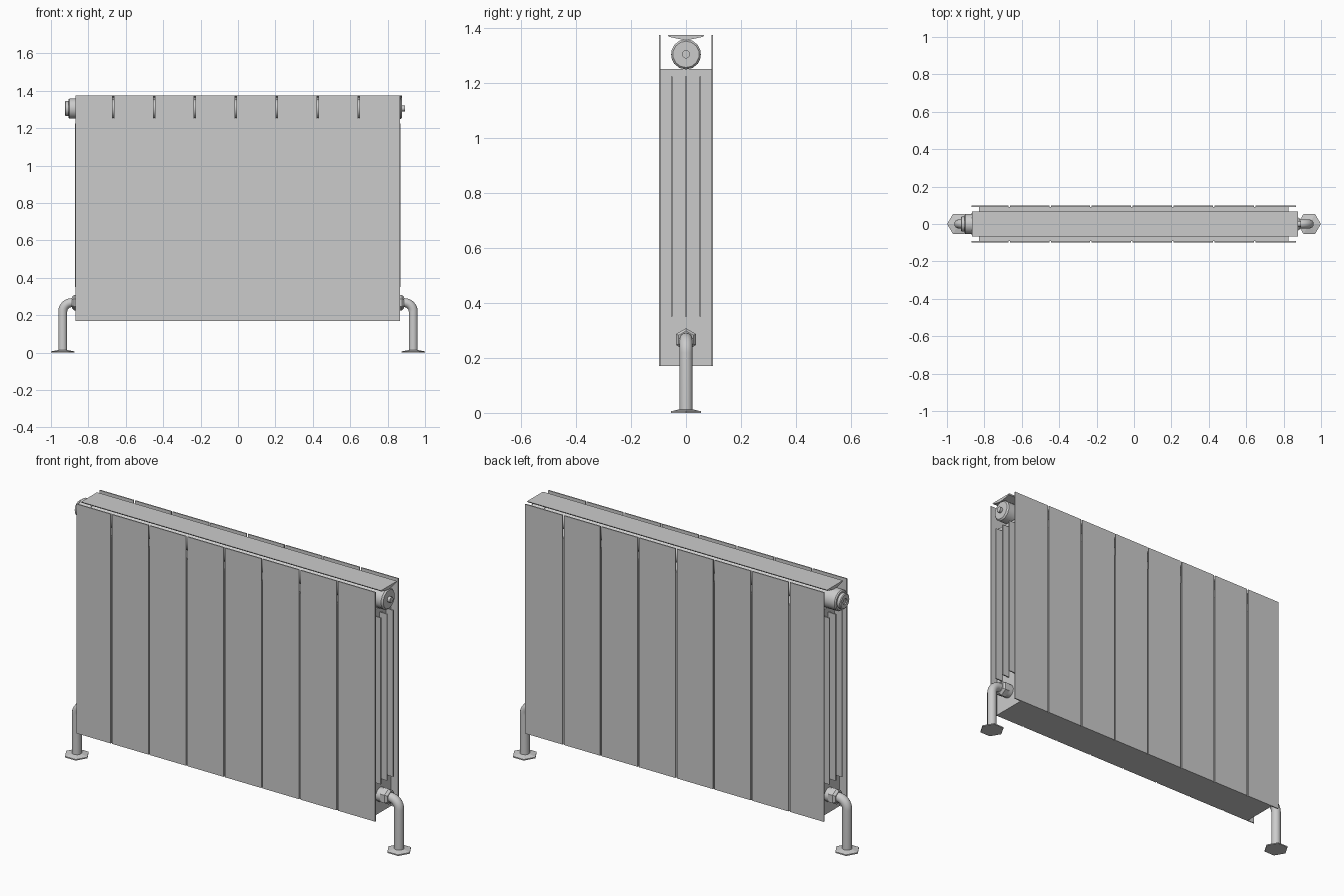
import bpy, bmesh
from math import pi, sin, cos, radians
from mathutils import Vector

if "Cube" in bpy.data.objects:
    bpy.data.objects.remove(bpy.data.objects["Cube"])


def finish(name, bm, smooth=False):
    bmesh.ops.recalc_face_normals(bm, faces=bm.faces)
    me = bpy.data.meshes.new(name)
    bm.to_mesh(me)
    bm.free()
    if smooth:
        me.shade_smooth()
        me.set_sharp_from_angle(angle=radians(35))
    ob = bpy.data.objects.new(name, me)
    bpy.context.collection.objects.link(ob)
    return ob


def box(name, x0, x1, y0, y1, z0, z1):
    bm = bmesh.new()
    bmesh.ops.create_cube(bm, size=1)
    for v in bm.verts:
        v.co = Vector(((x0 + x1) / 2 + v.co.x * (x1 - x0),
                       (y0 + y1) / 2 + v.co.y * (y1 - y0),
                       (z0 + z1) / 2 + v.co.z * (z1 - z0)))
    return finish(name, bm)


def loft(name, rings, sides, smooth=True):
    """Skin rings (x, z, heading, radius) lying along a path in the xz plane."""
    bm = bmesh.new()
    loops = []
    for x, z, a, r in rings:
        loops.append([bm.verts.new((x - sin(a) * r * cos(t), r * sin(t), z + cos(a) * r * cos(t)))
                      for t in (2 * pi * i / sides for i in range(sides))])
    for a, b in zip(loops, loops[1:]):
        for i in range(sides):
            j = (i + 1) % sides
            bm.faces.new((a[i], a[j], b[j], b[i]))
    bm.faces.new(loops[0])
    bm.faces.new(loops[-1])
    return finish(name, bm, smooth)


def lathe_x(name, z, profile, sides, smooth=True):
    return loft(name, [(x, z, 0, r) for x, r in profile], sides, smooth)


# core body between the panels
box("core", -0.829, 0.826, -0.092, 0.092, 0.17, 1.252)

# front and back panels, split by narrow gaps
seams = [-0.87] + [-0.668 + 0.219 * i for i in range(7)] + [0.866]
for side, y in (("front", -0.095), ("back", 0.095)):
    for i in range(8):
        a = seams[i] + (0.004 if i else 0)
        b = seams[i + 1] - (0.004 if i < 7 else 0)
        box(f"{side}_panel_{i + 1}", a, b, y - 0.003, y + 0.003, 0.17, 1.375)

# convector fins showing at both ends
for i, y in enumerate((-0.052, 0, 0.052)):
    box(f"fin_{i + 1}", -0.872, 0.868, y - 0.003, y + 0.003, 0.35, 1.225)

# top grille plate, thin wings with a tapered underside
profile = [(-0.066, 1.375), (0.066, 1.375), (0.062, 1.369), (0.012, 1.358), (-0.012, 1.358), (-0.062, 1.369)]
bm = bmesh.new()
ends = [[bm.verts.new((x, y, z)) for y, z in profile] for x in (-0.866, 0.878)]
for i in range(6):
    j = (i + 1) % 6
    bm.faces.new((ends[0][i], ends[0][j], ends[1][j], ends[1][i]))
for e in ends:
    bm.faces.new(e)
finish("top_plate", bm)

# upper header pipe, plug on the left, bleed valve on the right
lathe_x("upper_header", 1.305, [(-0.86, 0.05), (0.82, 0.05)], 16)
lathe_x("left_plug", 1.305, [(-0.83, 0.054), (-0.90, 0.054), (-0.906, 0.049), (-0.906, 0.040),
                             (-0.921, 0.040), (-0.925, 0.035), (-0.925, 0.016), (-0.919, 0.016)], 16)
lathe_x("right_cap", 1.305, [(0.80, 0.055), (0.870, 0.055), (0.878, 0.048)], 14)
lathe_x("bleed_valve", 1.305, [(0.87, 0.015), (0.893, 0.015)], 12)

# supply and return pipes with nuts and floor flanges
for side, s in (("left", -1), ("right", 1)):
    px, pz, br = 0.937, 0.267, 0.048
    path = [(px, 0.004, pi / 2)]
    for k in range(9):
        t = k / 8 * pi / 2
        path.append((px - br + br * cos(t), pz - br + br * sin(t), pi / 2 + t))
    path.append((0.82, pz, pi))
    rings = [(s * x, z, a if s > 0 else pi - a, 0.024) for x, z, a in path]
    loft(f"{side}_pipe", rings, 16)
    lathe_x(f"{side}_collar", pz, [(s * 0.80, 0.036), (s * 0.862, 0.036)], 16)
    lathe_x(f"{side}_nut", pz, [(s * 0.850, 0.041), (s * 0.876, 0.041), (s * 0.888, 0.031)], 6, False)
    loft(f"{side}_flange", [(s * px, 0, pi / 2, 0.062), (s * px, 0.006, pi / 2, 0.062),
                            (s * px, 0.013, pi / 2, 0.028)], 6, False)
